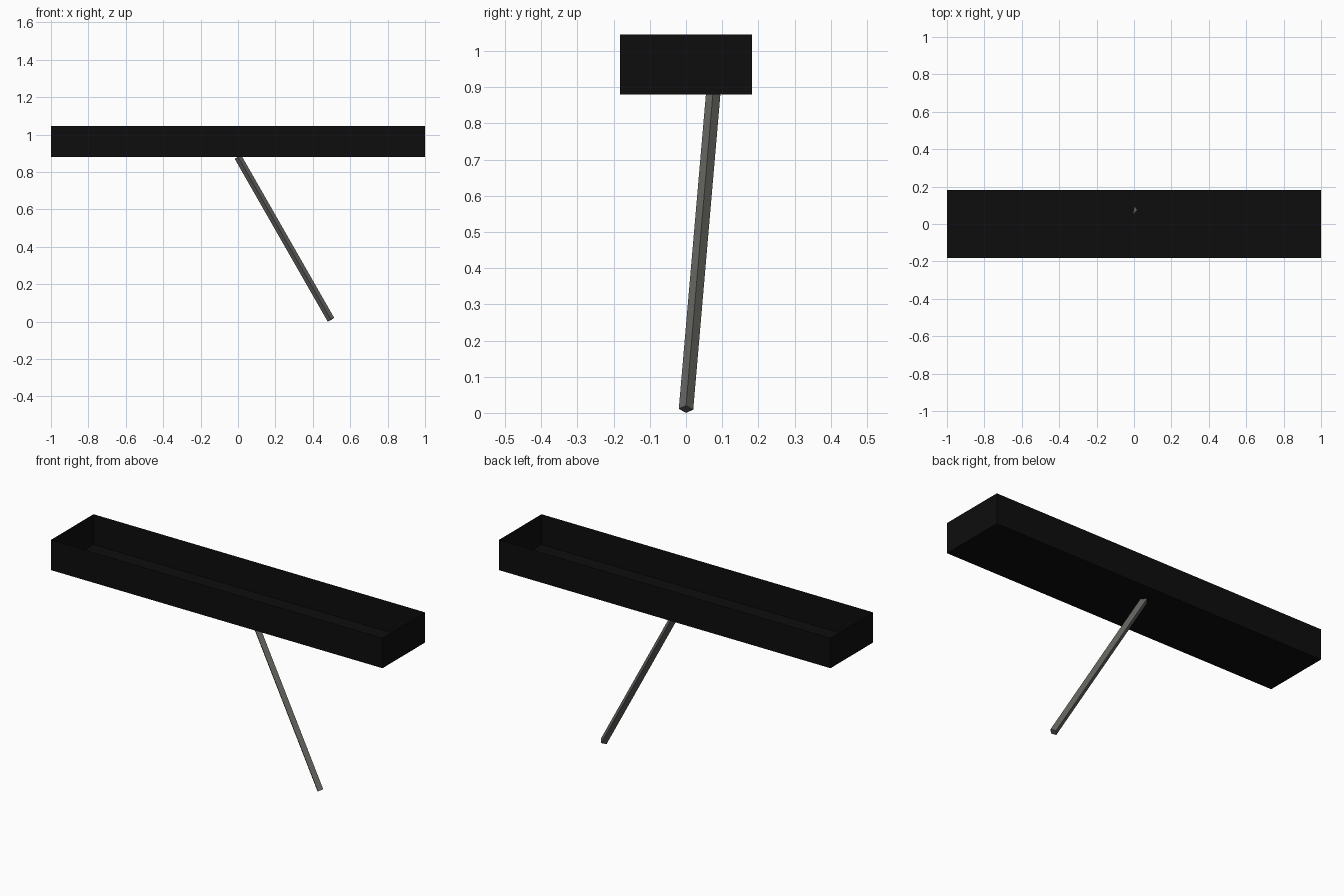
import bpy
import bmesh
from mathutils import Matrix, Vector

cube = bpy.data.objects.get("Cube")
if cube:
    bpy.data.objects.remove(cube, do_unlink=True)


def material(name, color):
    mat = bpy.data.materials.new(name)
    mat.use_nodes = True
    mat.diffuse_color = color
    mat.node_tree.nodes["Principled BSDF"].inputs["Base Color"].default_value = color
    return mat


def add_part(name, bm, mat):
    mesh = bpy.data.meshes.new(name)
    bm.to_mesh(mesh)
    bm.free()
    mesh.materials.append(mat)
    obj = bpy.data.objects.new(name, mesh)
    bpy.context.collection.objects.link(obj)
    return obj


black = material("black", (0.004, 0.004, 0.004, 1))
grey = material("warm grey", (0.125, 0.125, 0.116, 1))

# Open-topped tray with thin sheet walls
bottom, top = 0.88, 1.045
size = Vector((2, 0.366, top - bottom))
bm = bmesh.new()
bmesh.ops.create_cube(bm, size=1, matrix=Matrix.Translation((0, 0, (top + bottom) / 2))
                      @ Matrix.Diagonal(size).to_4x4())
lid = [f for f in bm.faces if f.normal.z > 0.9]
bmesh.ops.delete(bm, geom=lid, context='FACES_ONLY')
add_part("tray", bm, black)

# Slanted square handle, set edge-on, its tip just reaching the tray floor
foot, tip = Vector((0.497, 0, 0.01)), Vector((0, 0.075, 0.88))
axis = (tip - foot).normalized()
side = axis.cross(Vector((0, 1, 0))).normalized()
turn = Matrix((side, axis.cross(side), axis)).transposed().to_4x4()
bm = bmesh.new()
bmesh.ops.create_cone(bm, cap_ends=True, segments=4, radius1=0.02, radius2=0.02,
                      depth=(tip - foot).length,
                      matrix=Matrix.Translation((foot + tip) / 2) @ turn)
add_part("handle", bm, grey)
